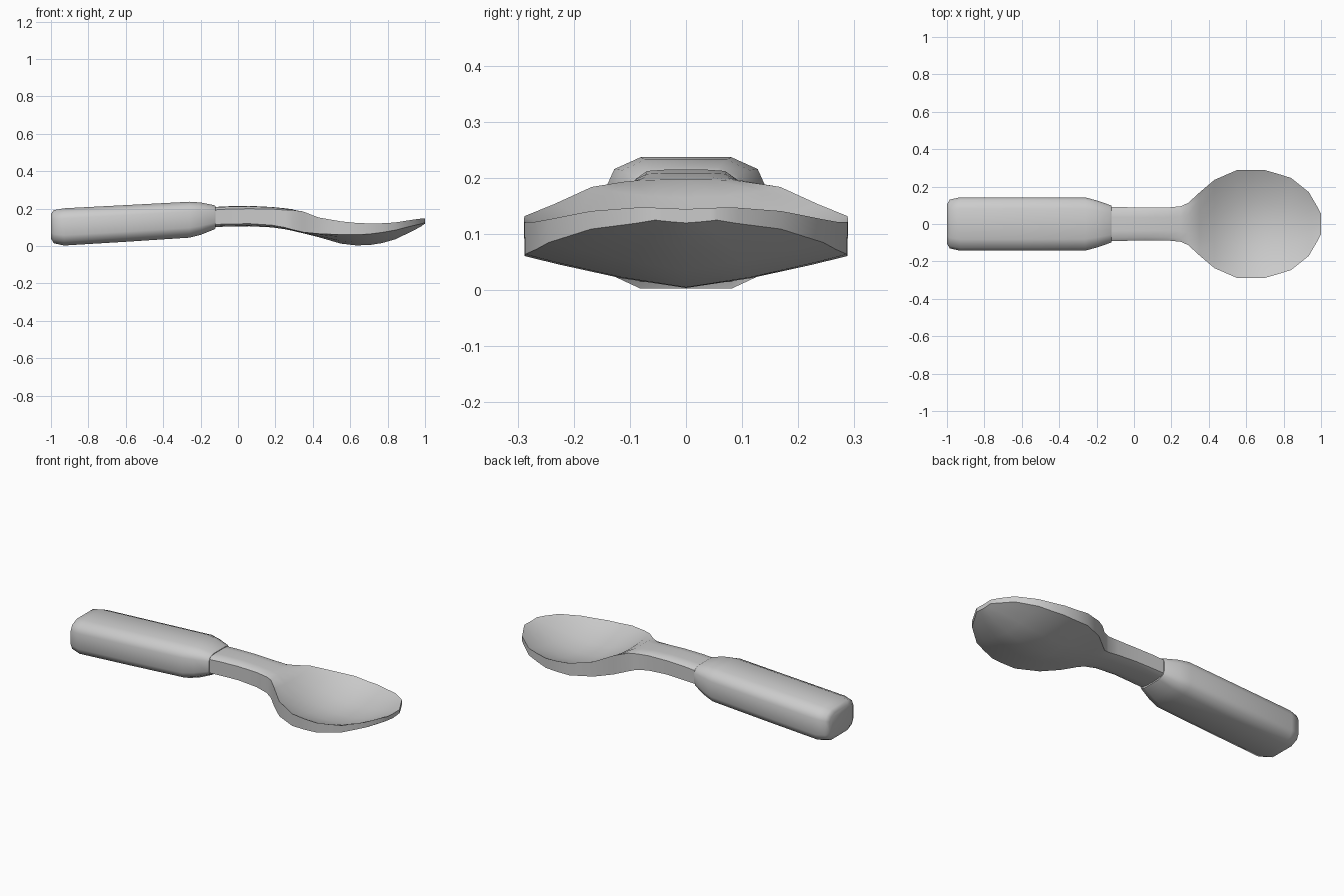
import bpy, bmesh
from math import radians

if "Cube" in bpy.data.objects:
    bpy.data.objects.remove(bpy.data.objects["Cube"])


def loft(name, rings, angle):
    """Skin a list of equal-length closed rings and cap both ends."""
    bm = bmesh.new()
    loops = [[bm.verts.new(p) for p in r] for r in rings]
    n = len(loops[0])
    for a, b in zip(loops, loops[1:]):
        for i in range(n):
            j = (i + 1) % n
            bm.faces.new((a[i], a[j], b[j], b[i]))
    bm.faces.new(loops[0])
    bm.faces.new(loops[-1][::-1])
    bmesh.ops.recalc_face_normals(bm, faces=bm.faces)
    mesh = bpy.data.meshes.new(name)
    bm.to_mesh(mesh)
    bm.free()
    ob = bpy.data.objects.new(name, mesh)
    bpy.context.collection.objects.link(ob)
    bpy.ops.object.select_all(action='DESELECT')
    ob.select_set(True)
    bpy.context.view_layer.objects.active = ob
    bpy.ops.object.shade_smooth_by_angle(angle=radians(angle))
    return ob


def grip_ring(x, w, lo, hi):
    """Rectangle with two-segment rounded corners."""
    c, h = (lo + hi) / 2, (hi - lo) / 2
    q = [(1, .45), (.9, .78), (.57, 1)]
    pts = q + [(-y, z) for y, z in q[::-1]]
    pts += [(-y, -z) for y, z in pts]
    return [(x, y * w, c + z * h) for y, z in pts]


# Grip handle: x, half width, bottom, top
grip = [(-1, .105, .04, .172), (-.985, .13, .015, .192), (-.93, .143, .003, .202),
        (-.6, .143, .023, .219), (-.26, .142, .045, .237), (-.2, .126, .06, .233),
        (-.13, .102, .088, .219), (-.12, .097, .094, .213)]
loft("handle", [grip_ring(*s) for s in grip], 50)

STEPS = (-1, -.8, -.4, 0, .4, .8, 1)


def spoon_ring(x, w, rim, low, top, bottom, p):
    """Curved top skin, upright rim wall, curved underside."""
    up = [(x, f * w, top + (rim - top) * abs(f) ** p) for f in STEPS]
    q = max(p * .6, 1.3)
    dn = [(x, f * w * .995, bottom + (low - bottom) * abs(f) ** q) for f in STEPS[::-1]]
    return up + dn


# Neck and bowl: x, half width, rim z, rim underside z, centre top, centre bottom, curve power
stations = [(-.15, .092, .192, .115, .208, .1, 8), (-.05, .09, .198, .118, .213, .105, 8),
            (.06, .087, .2, .12, .215, .106, 8), (.18, .088, .198, .112, .209, .1, 8),
            (.25, .095, .193, .1, .202, .09, 6), (.29, .113, .193, .088, .197, .082, 4),
            (.35, .168, .184, .074, .165, .068, 2.2), (.43, .236, .153, .066, .105, .048, 2),
            (.55, .288, .132, .061, .058, .013, 2), (.63, .289, .124, .061, .045, .004, 2),
            (.7, .288, .121, .064, .045, .005, 2), (.77, .268, .122, .073, .056, .016, 2),
            (.84, .246, .126, .085, .074, .036, 2), (.935, .17, .141, .109, .113, .081, 2),
            (.98, .092, .147, .119, .137, .106, 2), (1, .055, .147, .125, .145, .12, 2)]
loft("neck_and_bowl", [spoon_ring(*s) for s in stations], 45)
